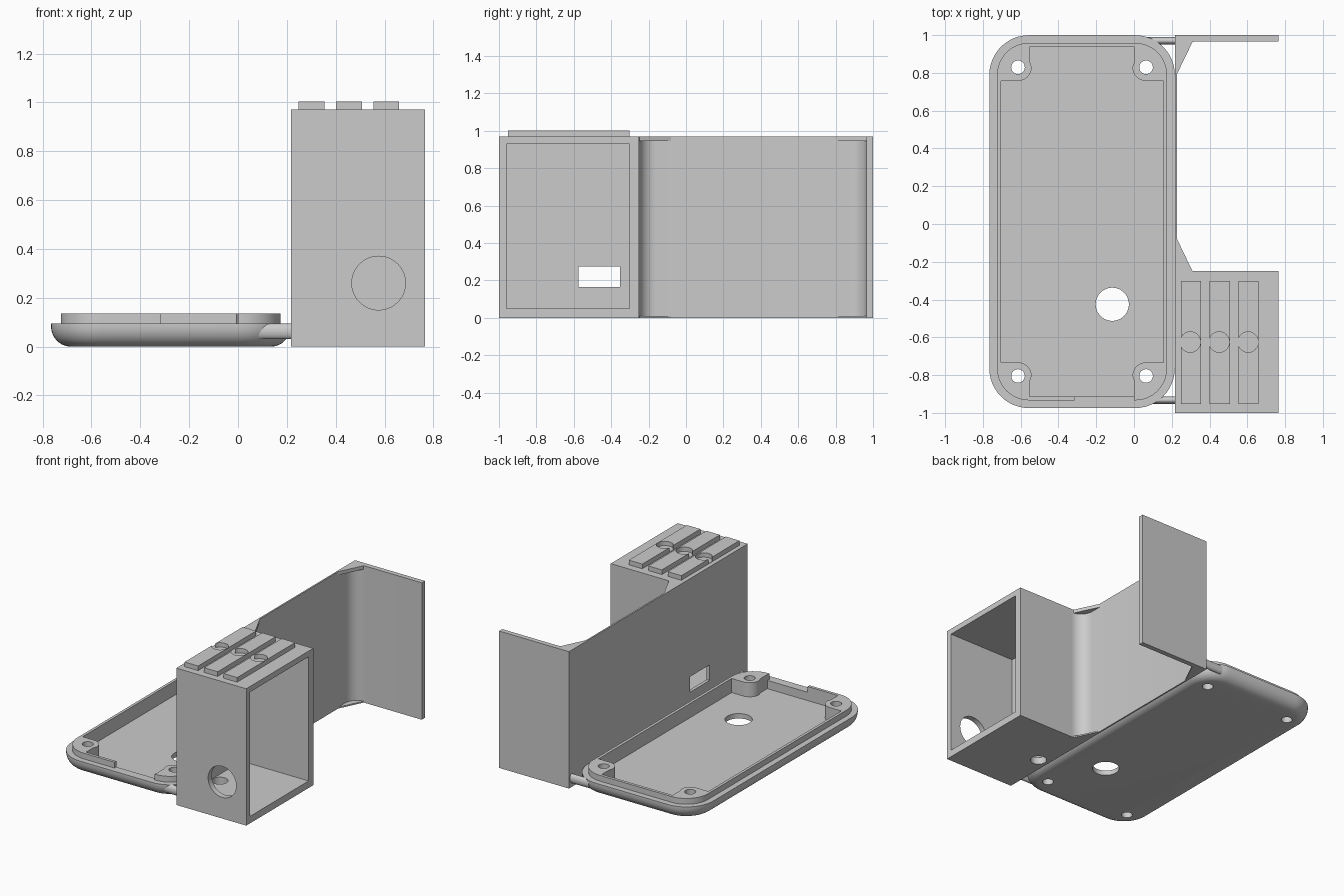
import bpy, bmesh, math
from mathutils import Vector

if "Cube" in bpy.data.objects:
    bpy.data.objects.remove(bpy.data.objects["Cube"])

grey = bpy.data.materials.new("light_grey")
grey.diffuse_color = (0.6, 0.6, 0.6, 1)
grey.use_nodes = True
grey.node_tree.nodes["Principled BSDF"].inputs["Base Color"].default_value = grey.diffuse_color


def loft(name, rings):
    """Solid skinned through rings of equal point count, capped at both ends."""
    bm = bmesh.new()
    loops = [[bm.verts.new(p) for p in ring] for ring in rings]
    n = len(loops[0])
    for a, b in zip(loops, loops[1:]):
        for i in range(n):
            j = (i + 1) % n
            bm.faces.new((a[i], a[j], b[j], b[i]))
    bm.faces.new(loops[0][::-1])
    bm.faces.new(loops[-1])
    bmesh.ops.recalc_face_normals(bm, faces=bm.faces)
    me = bpy.data.meshes.new(name)
    bm.to_mesh(me)
    bm.free()
    me.materials.append(grey)
    ob = bpy.data.objects.new(name, me)
    bpy.context.collection.objects.link(ob)
    return ob


def prism(name, outline, z0, z1):
    return loft(name, [[(x, y, z) for x, y in outline] for z in (z0, z1)])


def block(name, x0, x1, y0, y1, z0, z1):
    return prism(name, [(x0, y0), (x1, y0), (x1, y1), (x0, y1)], z0, z1)


def arc(cx, cy, r, a0, a1, n=10):
    return [(cx + r * math.cos(math.radians(a0 + (a1 - a0) * i / n)),
             cy + r * math.sin(math.radians(a0 + (a1 - a0) * i / n))) for i in range(n + 1)]


def circle(cx, cy, r, n=40):
    return arc(cx, cy, r, 0, 360, n)[:-1]


def rounded(hx, hy, r, z):
    """Rounded rectangle ring around the tray centre."""
    pts = []
    for sx, sy, a in ((1, 1, 0), (-1, 1, 90), (-1, -1, 180), (1, -1, 270)):
        pts += arc(CX + sx * (hx - r), CY + sy * (hy - r), r, a, a + 90, 12)
    return [(x, y, z) for x, y in pts]


def cut(ob, *cutters):
    for c in cutters:
        c.hide_render = True
        m = ob.modifiers.new("cut", 'BOOLEAN')
        m.operation, m.solver, m.object = 'DIFFERENCE', 'EXACT', c
    bpy.context.view_layer.update()
    me = bpy.data.meshes.new_from_object(
        ob.evaluated_get(bpy.context.evaluated_depsgraph_get()))
    ob.modifiers.clear()
    ob.data = me
    for c in cutters:
        bpy.data.objects.remove(c)


def smooth(ob):
    bpy.ops.object.select_all(action='DESELECT')
    ob.select_set(True)
    bpy.context.view_layer.objects.active = ob
    bpy.ops.object.shade_smooth_by_angle(angle=math.radians(30))


# Tray: rounded underside, shoulder and raised lip
CX, CY, HX, HY, R = -0.275, 0.0125, 0.491, 0.987, 0.21
rings = []
for i in range(9):
    t = math.radians(90 * i / 8)
    d = 0.08 * (1 - math.sin(t))
    rings.append(rounded(HX - d, HY - d, R - d, 0.085 * (1 - math.cos(t))))
rings.append(rounded(HX, HY, R, 0.094))
for z in (0.094, 0.135):
    rings.append(rounded(HX - 0.041, HY - 0.041, R - 0.041, z))
tray = loft("tray", rings)

# Tray cavity leaves a screw boss in each corner
BX, BY, BR = 0.339, 0.817, 0.072
quarter = [(0.43, BY - BR)] + arc(BX, BY, BR, 270, 180) + [(BX - BR + 0.01, BY + 0.03), (BX - BR + 0.01, 0.925)]
cavity = []
for sx, sy in ((1, 1), (-1, 1), (-1, -1), (1, -1)):
    q = quarter if sx * sy > 0 else quarter[::-1]
    cavity += [(CX + sx * x, CY + sy * y) for x, y in q]
cutters = [prism("cavity_cutter", cavity, 0.035, 0.3),
           prism("port_cutter", circle(-0.115, -0.425, 0.088), -0.1, 0.3),
           block("lip_gap_cutter", -0.315, 0.0, -0.96, -0.88, 0.094, 0.3)]
for sx in (-1, 1):
    for sy in (-1, 1):
        cutters.append(prism("screw_cutter", circle(CX + sx * BX, CY + sy * BY, 0.036, 24), -0.1, 0.3))
cut(tray, *cutters)
smooth(tray)

# Hinge pins linking tray to holder
for y in (-0.932, 0.97):
    pin = loft("hinge_pin", [[(x, y + 0.02 * math.cos(a), 0.062 + 0.032 * math.sin(a))
                              for a in (math.tau * i / 24 for i in range(24))] for x in (0.07, 0.222)])
    smooth(pin)

# Holder box, open to the right, with front port, side window and floor hole
box = block("holder_box", 0.217, 0.765, -1.0, -0.25, 0, 0.97)
front_port = loft("front_port_cutter", [[(x, y, z) for x, z in circle(0.576, 0.26, 0.11, 48)]
                                        for y in (-1.1, -0.9)])
cut(box, block("box_cutter", 0.24, 0.9, -0.96, -0.302, 0.05, 0.93), front_port,
    block("window_cutter", 0.1, 0.3, -0.575, -0.353, 0.165, 0.275),
    prism("floor_cutter", circle(0.295, -0.625, 0.053), -0.1, 0.1))
smooth(box)

# Raised bars on the box lid, each with a round finger recess
for x in (0.248, 0.401, 0.554):
    bar = block("lid_bar", x, x + 0.106, -0.952, -0.302, 0.969, 1.003)
    cut(bar, prism("recess_cutter", circle(x + 0.05, -0.625, 0.054), 0.972, 1.1))
    smooth(bar)

# Thin side wall with filleted ends, turning into the rear flap
outline = ([(0.217, -0.25), (0.32, -0.25)] + arc(0.32, -0.158, 0.092, 270, 180)
           + arc(0.32, 0.873, 0.092, 180, 90)
           + [(0.765, 0.965), (0.765, 1.0), (0.217, 1.0)])
wall = prism("side_wall", outline, 0, 0.97)
smooth(wall)

# Corner gussets at top and bottom of the wall
for z0, z1 in ((0, 0.01), (0.945, 0.97)):
    prism("box_gusset", [(0.22, -0.255), (0.312, -0.255), (0.228, -0.08), (0.22, -0.08)], z0, z1)
    prism("flap_gusset", [(0.22, 0.968), (0.22, 0.795), (0.228, 0.795), (0.312, 0.968)], z0, z1)
